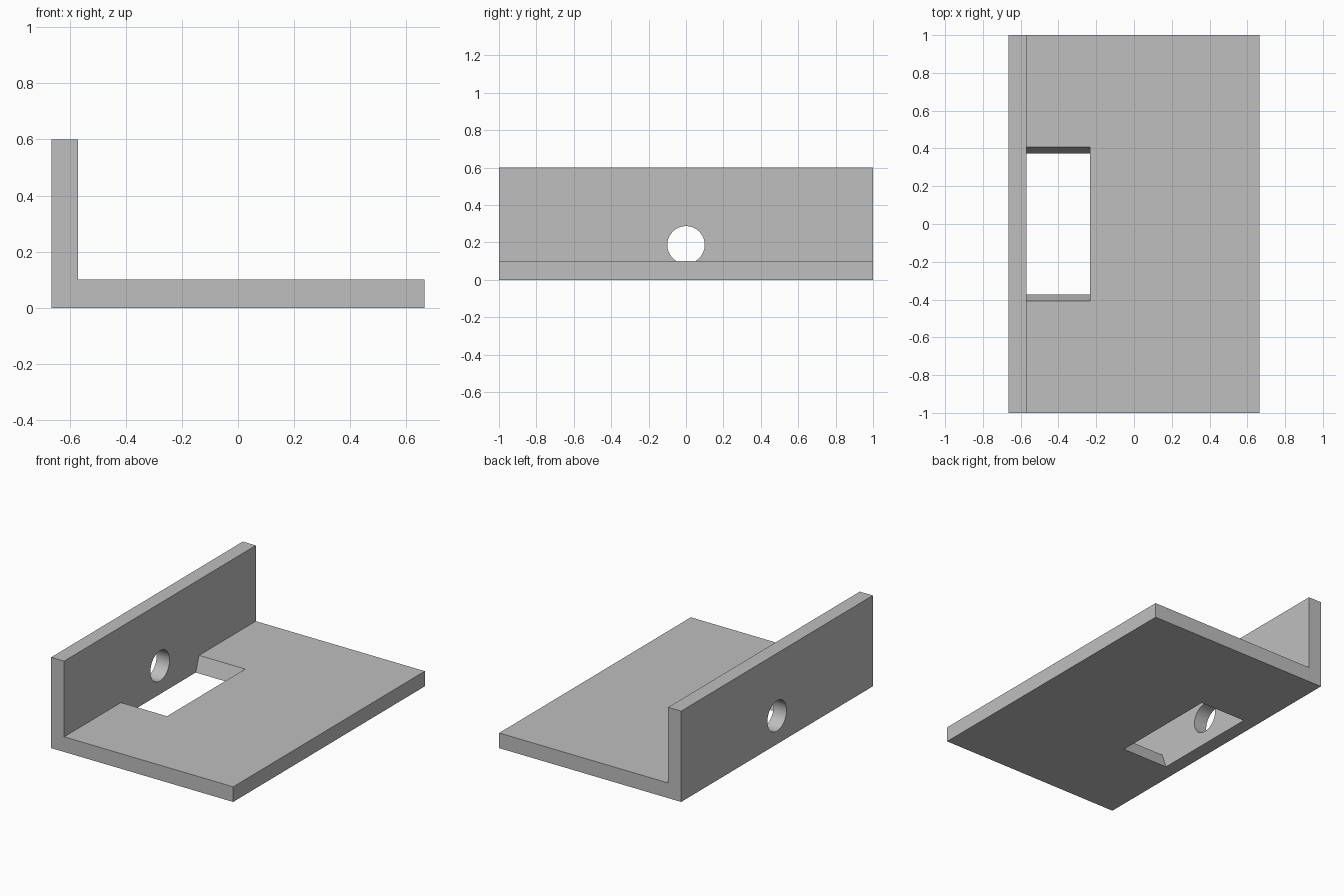
import bpy
import bmesh
import math

cube = bpy.data.objects.get("Cube")
if cube:
    bpy.data.objects.remove(cube, do_unlink=True)

grey = bpy.data.materials.new("plain grey")
grey.use_nodes = True
colour = (0.52, 0.52, 0.52, 1)
grey.diffuse_color = colour
grey.node_tree.nodes["Principled BSDF"].inputs["Base Color"].default_value = colour

X_BACK, X_WALL, X_EDGE = -0.665, -0.57, 0.665
THICK, HEIGHT = 0.1, 0.6


def prism(name, profile, offset):
    """Extrude a closed 3D profile by an offset vector."""
    bm = bmesh.new()
    face = bm.faces.new([bm.verts.new(p) for p in profile])
    ext = bmesh.ops.extrude_face_region(bm, geom=[face])
    moved = [v for v in ext["geom"] if isinstance(v, bmesh.types.BMVert)]
    bmesh.ops.translate(bm, verts=moved, vec=offset)
    bmesh.ops.recalc_face_normals(bm, faces=bm.faces)
    mesh = bpy.data.meshes.new(name)
    bm.to_mesh(mesh)
    bm.free()
    obj = bpy.data.objects.new(name, mesh)
    bpy.context.collection.objects.link(obj)
    obj.data.materials.append(grey)
    return obj


# L-shaped bracket: base plate with an upright wall
outline = [(X_BACK, 0), (X_EDGE, 0), (X_EDGE, THICK),
           (X_WALL, THICK), (X_WALL, HEIGHT), (X_BACK, HEIGHT)]
bracket = prism("angle_bracket", [(x, -1, z) for x, z in outline], (0, 2, 0))

# Slot beside the wall, its ends sloping inward towards the bottom
top, bottom, over = 0.408, 0.373, 0.05
slope = (top - bottom) / THICK
low, high = bottom - slope * over, top + slope * over
z_low, z_high = -over, THICK + over
ends = [(-low, z_low), (low, z_low), (high, z_high), (-high, z_high)]
slot = prism("slot_cutter", [(X_WALL, y, z) for y, z in ends], (0.337, 0, 0))

# Round hole through the wall
bpy.ops.mesh.primitive_cylinder_add(
    vertices=64, radius=0.1, depth=0.4,
    location=(X_WALL - 0.03, 0, 0.187), rotation=(0, math.pi / 2, 0))
hole = bpy.context.object
hole.name = "hole_cutter"
hole.data.materials.append(grey)

# Cut both openings and keep the result
bpy.ops.object.select_all(action="DESELECT")
bpy.context.view_layer.objects.active = bracket
bracket.select_set(True)
for cutter in (slot, hole):
    cutter.hide_render = True
    mod = bracket.modifiers.new(cutter.name, "BOOLEAN")
    mod.operation = "DIFFERENCE"
    mod.solver = "EXACT"
    mod.object = cutter
    bpy.ops.object.modifier_apply(modifier=mod.name)
    bpy.data.objects.remove(cutter, do_unlink=True)

bpy.ops.object.shade_smooth_by_angle(angle=math.radians(30))
